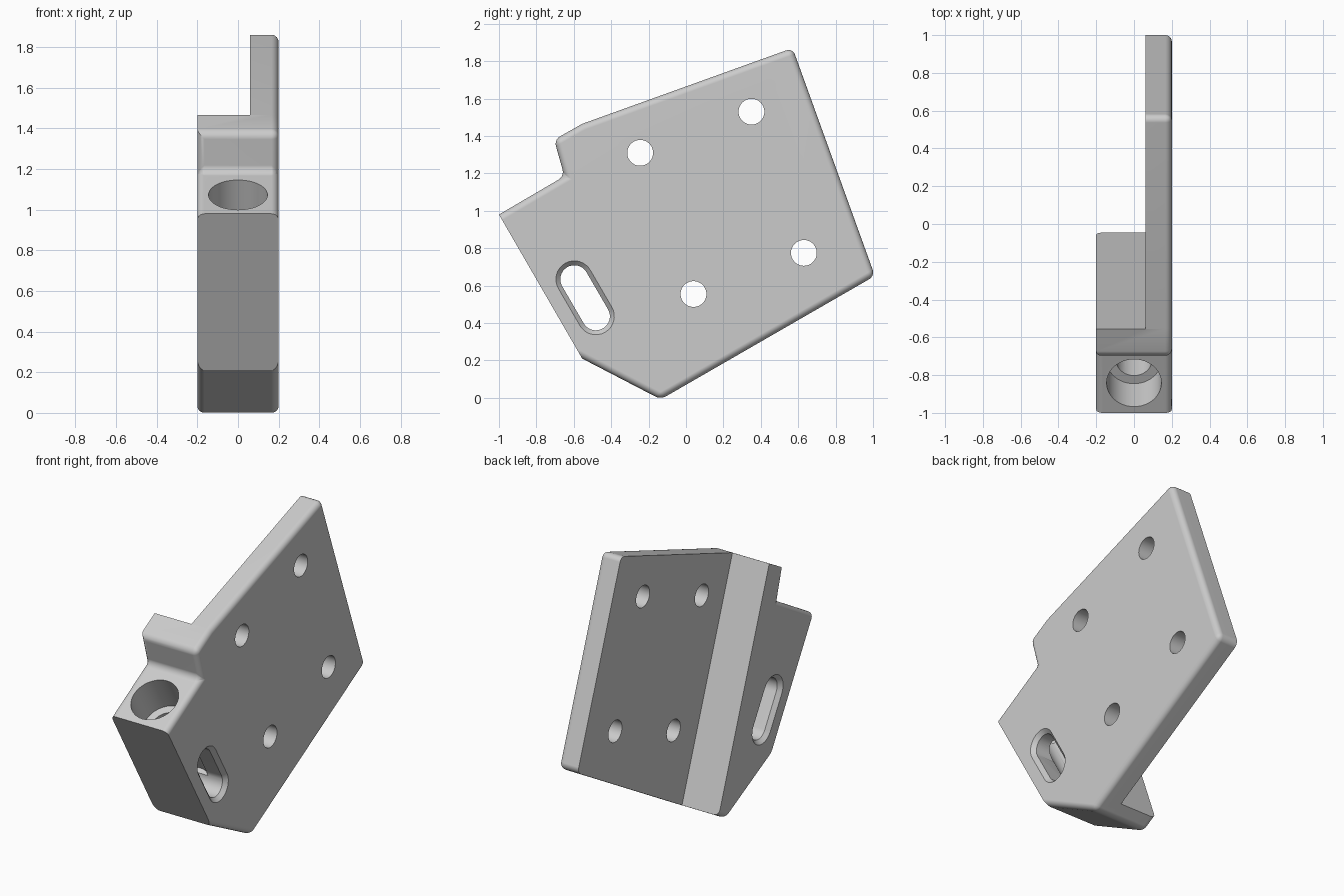
import bpy, bmesh, math
from mathutils import Vector

if "Cube" in bpy.data.objects:
    bpy.data.objects.remove(bpy.data.objects["Cube"])

steel = bpy.data.materials.new("light_grey_metal")
steel.diffuse_color = (0.6, 0.6, 0.6, 1)
steel.use_nodes = True
steel.node_tree.nodes["Principled BSDF"].inputs["Base Color"].default_value = steel.diffuse_color


def loft(sections):
    """Closed bmesh through loops of equal length; faces capped at both ends."""
    bm = bmesh.new()
    rings = [[bm.verts.new(p) for p in s] for s in sections]
    n = len(rings[0])
    for a, b in zip(rings, rings[1:]):
        for i in range(n):
            j = (i + 1) % n
            bm.faces.new((a[i], a[j], b[j], b[i]))
    bm.faces.new(rings[0])
    bm.faces.new(rings[-1])
    bmesh.ops.recalc_face_normals(bm, faces=bm.faces)
    return bm, rings


def make(name, bm):
    me = bpy.data.meshes.new(name)
    bm.to_mesh(me)
    bm.free()
    me.materials.append(steel)
    ob = bpy.data.objects.new(name, me)
    bpy.context.collection.objects.link(ob)
    return ob


def prism(outline, x0, x1):
    return loft([[(x, y, z) for y, z in outline] for x in (x0, x1)])


def stadium(x, a, b, r, n=16):
    """Slot outline with round ends at a and b in the side plane."""
    base = math.atan2(b[1] - a[1], b[0] - a[0]) - math.pi / 2
    pts = []
    for c, start in ((b, base), (a, base + math.pi)):
        for i in range(n + 1):
            t = start + math.pi * i / n
            pts.append((x, c[0] + r * math.cos(t), c[1] + r * math.sin(t)))
    return pts


def circle(c, u, v, r, n=48):
    return [c + u * (r * math.cos(2 * math.pi * i / n)) +
            v * (r * math.sin(2 * math.pi * i / n)) for i in range(n)]


# Bracket body: side profile extruded across, with rounded rims
profile = [(-1, 0.98), (-0.555, 0.21), (-0.135, -0.008), (1.01, 0.652),
           (0.57, 1.87), (-0.555, 1.465), (-0.705, 1.38), (-0.65, 1.185)]
bm, (left, right) = prism(profile, -0.2, 0.2)
bm.edges.ensure_lookup_table()
rims = []
n = len(profile)
for i in range(n):
    j = (i + 1) % n
    if i != 0:                                   # front face stays sharp
        rims.append(bm.edges.get((right[i], right[j])))
    if i in (1, 2, 6, 7):                        # lower faces, notch, shelf
        rims.append(bm.edges.get((left[i], left[j])))
    if i in (2, 3, 4, 6, 7):                     # rounded profile corners
        rims.append(bm.edges.get((left[i], right[i])))
bmesh.ops.bevel(bm, geom=rims, offset=0.035, offset_type='OFFSET',
                segments=5, profile=0.5, affect='EDGES', clamp_overlap=True)
bmesh.ops.recalc_face_normals(bm, faces=bm.faces)
body = make("bracket_body", bm)

cutters = []
# Clearance behind the block, leaving the thin mounting plate
cutters.append(make("plate_clearance", prism(
    [(-0.663, 1.764), (0.095, -0.346), (1.6, -0.346), (1.6, 2.4), (-0.663, 2.4)],
    -0.5, 0.06)[0]))

# Four mounting holes through the plate
X, Y, Z = Vector((1, 0, 0)), Vector((0, 1, 0)), Vector((0, 0, 1))
for y, z in ((-0.245, 1.31), (0.35, 1.53), (0.63, 0.775), (0.04, 0.555)):
    cutters.append(make("mount_hole", loft(
        [circle(Vector((x, y, z)), Y, Z, 0.069) for x in (-0.35, 0.35)])[0]))

# Cross slot, chamfered on both sides
a, b = (-0.597, 0.634), (-0.482, 0.436)
cutters.append(make("cross_slot", loft(
    [stadium(x, a, b, r) for x, r in
     ((-0.23, 0.127), (-0.175, 0.075), (0.175, 0.075), (0.23, 0.127))])[0]))

# Counterbored hole running from the shelf down into the slot
axis = Vector((0, 0.5, -0.866))
side = axis.cross(X)
top = Vector((0, -0.84, 1.07))
cutters.append(make("counterbored_hole", loft(
    [circle(top + axis * t, X, side, r) for t, r in
     ((-0.15, 0.145), (0.24, 0.145), (0.24, 0.095), (0.76, 0.095))])[0]))

bpy.context.view_layer.objects.active = body
body.select_set(True)
for c in cutters:
    c.hide_render = True
    mod = body.modifiers.new("cut", 'BOOLEAN')
    mod.operation = 'DIFFERENCE'
    mod.solver = 'EXACT'
    mod.object = c
    bpy.ops.object.modifier_apply(modifier=mod.name)
    bpy.data.objects.remove(c)

# Smooth rims and bores, flat main faces
bpy.ops.object.shade_smooth_by_angle(angle=math.radians(30))
wn = body.modifiers.new("flat_faces", 'WEIGHTED_NORMAL')
wn.keep_sharp = True
